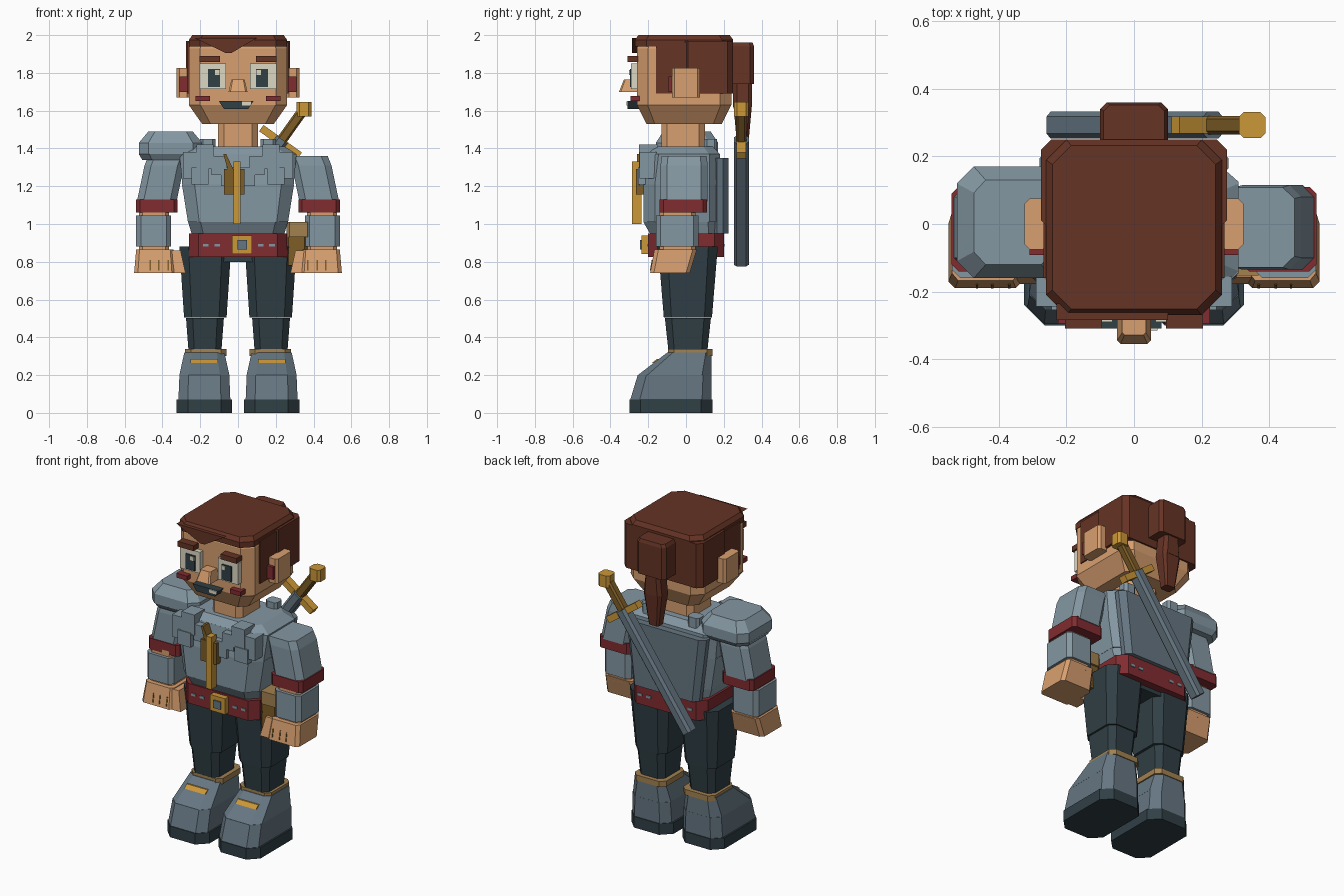
import bpy, bmesh, math
from mathutils import Matrix

default_cube = bpy.data.objects.get("Cube")
if default_cube:
    bpy.data.objects.remove(default_cube, do_unlink=True)


def make_material(name, red, green, blue):
    material = bpy.data.materials.new(name)
    material.use_nodes = True
    material.diffuse_color = (red, green, blue, 1)
    shader = material.node_tree.nodes["Principled BSDF"]
    shader.inputs["Base Color"].default_value = material.diffuse_color
    return material


skin = make_material("skin", .69, .35, .16)
hair = make_material("brown hair", .13, .033, .018)
crimson = make_material("dark red", .22, .025, .03)
steel = make_material("light steel", .23, .31, .36)
iron = make_material("dark steel", .13, .18, .22)
navy = make_material("dark navy", .03, .05, .06)
gold = make_material("gold", .6, .31, .04)
leather = make_material("brown leather", .21, .11, .02)
tan = make_material("tan leather", .36, .22, .08)
cream = make_material("cream", .73, .69, .55)


def block(name, material, at, size, top=(1, 1), slide=0, lean=0, corner=0):
    """Upright block standing on 'at'. Its top is scaled by 'top' and moved
    by 'slide' in x and 'lean' in y; 'corner' cuts the upright edges."""
    width, depth, height = size
    half_x, half_y = width / 2, depth / 2
    outline = []
    for sx, sy in ((-1, -1), (1, -1), (1, 1), (-1, 1)):
        cuts = [(half_x - corner, half_y), (half_x, half_y - corner)]
        if sx == sy:
            cuts.reverse()
        outline += [(sx * x, sy * y) for x, y in (cuts if corner else cuts[:1])]

    bm = bmesh.new()
    lower = [bm.verts.new((x, y, 0)) for x, y in outline]
    upper = [bm.verts.new((x * top[0] + slide, y * top[1] + lean, height))
             for x, y in outline]
    bm.faces.new(lower)
    bm.faces.new(upper)
    for i in range(len(outline)):
        bm.faces.new((lower[i - 1], lower[i], upper[i], upper[i - 1]))
    bmesh.ops.translate(bm, verts=bm.verts, vec=at)
    bmesh.ops.recalc_face_normals(bm, faces=bm.faces)

    mesh = bpy.data.meshes.new(name)
    bm.to_mesh(mesh)
    bm.free()
    mesh.materials.append(material)
    part = bpy.data.objects.new(name, mesh)
    bpy.context.collection.objects.link(part)
    return part


def pair(name, material, at, size, slide=0, **shape):
    """The same block on the left (+x) and mirrored on the right."""
    x, y, z = at
    block("left_" + name, material, (x, y, z), size, slide=slide, **shape)
    block("right_" + name, material, (-x, y, z), size, slide=-slide, **shape)


# Head and neck
block("neck", skin, at=(0, -.015, 1.36), size=(.21, .23, .2), corner=.03)
block("jaw", skin, at=(0, -.01, 1.53), size=(.38, .4, .1), top=(1.37, 1.25), corner=.045)
block("face", skin, at=(0, -.01, 1.63), size=(.52, .5, .3), corner=.06)
block("forehead", skin, at=(0, -.01, 1.93), size=(.52, .5, .04), top=(.95, .95), corner=.06)
pair("ear", skin, at=(.29, 0, 1.67), size=(.07, .15, .155), corner=.015)
pair("ear_ring", crimson, at=(.285, -.08, 1.7), size=(.05, .025, .08))

# Hair with bun and tail
block("hair_rim", hair, at=(0, -.01, 1.94), size=(.52, .52, .035), corner=.06)
block("hair_top", hair, at=(0, -.01, 1.975), size=(.52, .52, .025), top=(.93, .93), corner=.06)
block("hair_back", hair, at=(0, .115, 1.69), size=(.55, .27, .28), corner=.03)
pair("sideburn", hair, at=(.255, -.03, 1.69), size=(.025, .26, .27))
block("fringe", hair, at=(-.05, -.26, 1.905), size=(.03, .05, .08), top=(11, 1), slide=-.015)
block("bun", hair, at=(0, .29, 1.74), size=(.2, .14, .2), corner=.02)
block("bun_top", hair, at=(0, .29, 1.94), size=(.2, .14, .02), top=(.9, .9), corner=.02)
block("tail", hair, at=(0, .3, 1.42), size=(.07, .06, .2), top=(1.8, 1.6), corner=.01)
block("tail_root", hair, at=(0, .3, 1.62), size=(.126, .1, .12), top=(.8, 1), corner=.02)

# Face details
pair("eye_white", cream, at=(.133, -.27, 1.715), size=(.14, .04, .135))
pair("pupil", navy, at=(.127, -.293, 1.725), size=(.065, .009, .095))
for x in (-.11, .11):
    block("eye_glint", cream, at=(x, -.3, 1.79), size=(.025, .006, .025))
pair("eyebrow", hair, at=(.15, -.28, 1.857), size=(.11, .06, .033))
pair("cheek", crimson, at=(.187, -.27, 1.65), size=(.075, .05, .028))
block("nose", skin, at=(0, -.3, 1.7), size=(.1, .11, .065), top=(.7, .7), lean=.01, corner=.01)
block("mouth", navy, at=(-.01, -.28, 1.61), size=(.13, .06, .04), top=(1.4, 1))
block("tooth", cream, at=(.045, -.313, 1.628), size=(.05, .006, .02))

# Torso and armour plates
block("waist", steel, at=(0, 0, .93), size=(.48, .36, .08), top=(1.1, 1.14), lean=-.02, corner=.06)
block("ribs", steel, at=(0, -.02, 1.01), size=(.53, .41, .2), top=(1.12, 1), corner=.06)
block("chest", steel, at=(0, -.02, 1.21), size=(.59, .41, .16), top=(1.05, .93), lean=.01, corner=.06)
block("shoulders", steel, at=(0, -.01, 1.37), size=(.62, .38, .04), top=(.8, .8), corner=.06)
block("back_plate", iron, at=(0, .18, .95), size=(.46, .09, .4), top=(1.22, 1), corner=.03)
pair("collar_block", steel, at=(.16, .13, 1.36), size=(.08, .07, .09), corner=.015)
pair("chest_step_outer", steel, at=(.25, -.2, 1.24), size=(.08, .09, .14))
pair("chest_step_high", steel, at=(.175, -.2, 1.29), size=(.09, .1, .13))
pair("chest_step_low", steel, at=(.2, -.21, 1.21), size=(.09, .09, .09))
pair("chest_step_inner", steel, at=(.1, -.2, 1.26), size=(.08, .09, .1))
block("chest_step_centre", steel, at=(0, -.21, 1.2), size=(.18, .07, .1))

# Pendant
block("pendant_bar", gold, at=(-.006, -.26, 1), size=(.037, .05, .33))
block("pendant_wings", leather, at=(-.02, -.24, 1.155), size=(.11, .05, .135))
block("pendant_pin", leather, at=(-.04, -.23, 1.29), size=(.03, .06, .08), top=(.5, 1), slide=-.03)

# Belt, buckle, studs and pouch
block("belt", crimson, at=(0, 0, .825), size=(.52, .4, .125), corner=.05)
block("buckle", gold, at=(.022, -.21, .84), size=(.105, .05, .1))
block("buckle_centre", iron, at=(.022, -.239, .866), size=(.05, .009, .048))
for x in (-.17, -.11, .12, .18):
    block("belt_stud", steel, at=(x, 0, .88), size=(.03, .41, .015))
block("pouch", leather, at=(.31, -.07, .78), size=(.115, .14, .16), corner=.015)
block("pouch_flap", tan, at=(.32, -.07, .93), size=(.125, .165, .08), corner=.015)

# Arms and hands
pair("sleeve", steel, at=(.43, -.01, 1.12), size=(.21, .25, .19), slide=-.04, corner=.035)
pair("shoulder", steel, at=(.39, -.01, 1.31), size=(.21, .25, .05), top=(1, .95), slide=-.02, corner=.035)
pair("arm_band", crimson, at=(.43, -.015, 1.06), size=(.22, .25, .07), corner=.02)
pair("wrist", skin, at=(.445, -.045, .84), size=(.16, .19, .24), corner=.02)
pair("bracer", steel, at=(.447, -.047, .88), size=(.185, .225, .165), corner=.025)
pair("hand", skin, at=(.44, -.085, .74), size=(.22, .21, .125), top=(.9, 1.07), lean=.03, corner=.02)
pair("thumb", skin, at=(.31, -.13, .74), size=(.065, .095, .12), top=(.8, 1), slide=.02, lean=.02)
for x in (.37, .42, .465):
    pair("finger_line", leather, at=(x, -.186, .755), size=(.007, .01, .055), lean=.01)

# Guard worn on the right shoulder only
block("guard_rim", steel, at=(-.357, .005, 1.34), size=(.3, .29, .03), top=(1.12, 1.14), corner=.05)
block("guard_wall", steel, at=(-.357, .005, 1.37), size=(.335, .33, .06), corner=.05)
block("guard_top", steel, at=(-.357, .005, 1.43), size=(.335, .33, .06), top=(.7, .76), corner=.05)

# Trousers
block("hips", navy, at=(0, .01, .8), size=(.48, .28, .1), corner=.04)
pair("thigh", navy, at=(.173, .01, .505), size=(.225, .255, .375), top=(1.22, 1.24), corner=.04)
pair("shin", navy, at=(.175, .01, .3), size=(.17, .2, .203), top=(1.18, 1.22), corner=.03)

# Boots
pair("sole", navy, at=(.178, -.08, 0), size=(.295, .44, .07), corner=.06)
pair("foot", iron, at=(.178, -.08, .07), size=(.275, .43, .13), top=(.96, .91), lean=.02, corner=.05)
pair("ankle", iron, at=(.178, -.06, .2), size=(.265, .39, .12), top=(.8, .6), lean=.078, corner=.05)
pair("boot_cuff", tan, at=(.17, .023, .302), size=(.22, .235, .035), corner=.03)
pair("boot_strap", gold, at=(.178, -.16, .265), size=(.145, .04, .02), lean=.026)

# Sword slung across the back, built upright and tilted about its pommel
sword = [
    block("blade", iron, at=(0, 0, -1), size=(.07, .08, .8), corner=.015),
    block("sword_guard", gold, at=(0, 0, -.235), size=(.25, .05, .04)),
    block("grip", leather, at=(0, 0, -.2), size=(.055, .055, .2), corner=.01),
]
tilt = Matrix.Rotation(math.radians(35.5), 4, "Y")
for part in sword:
    part.data.transform(Matrix.Translation((.35, .293, 1.61)) @ tilt)
block("pommel", gold, at=(.35, .293, 1.57), size=(.078, .078, .075), corner=.015)
